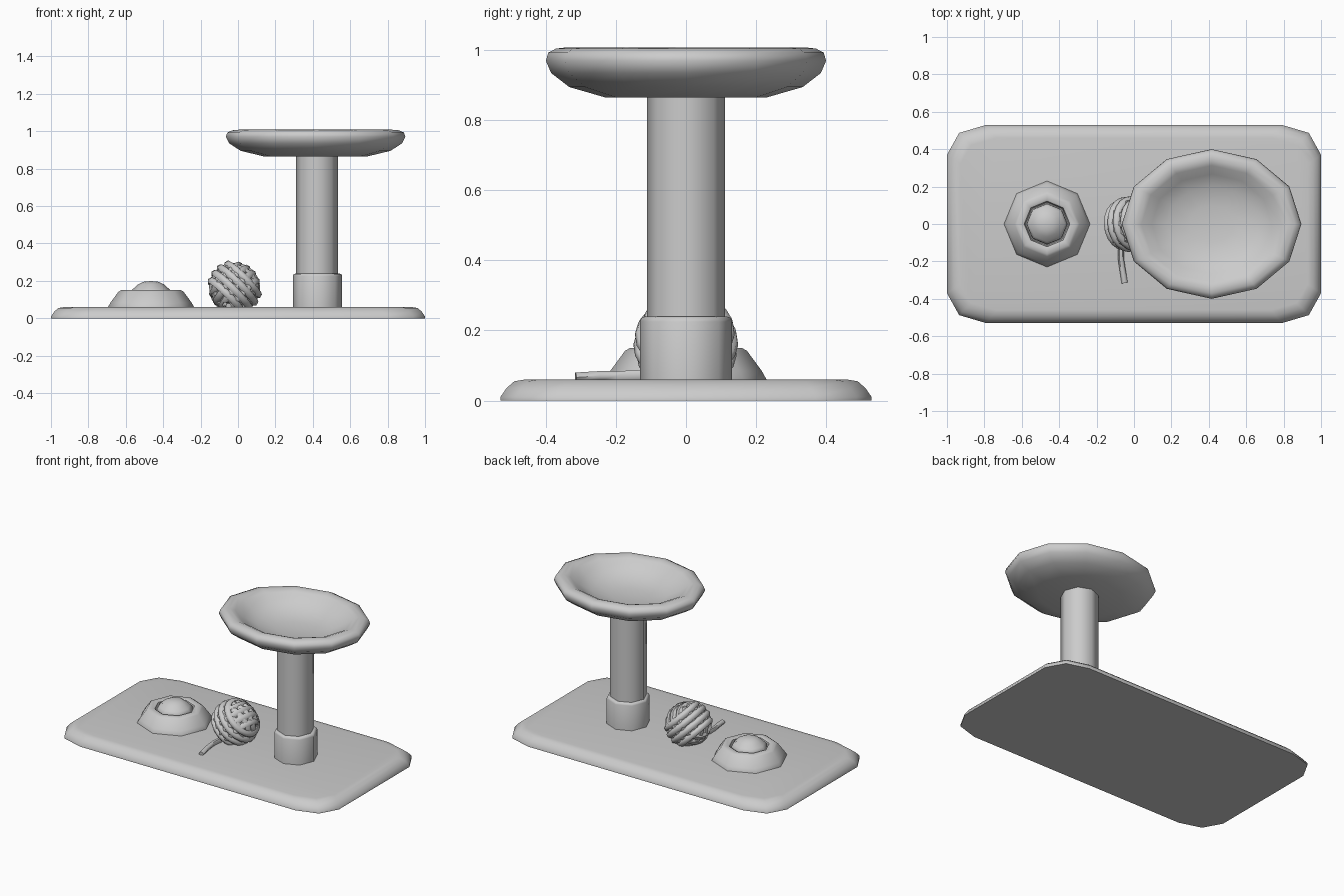
import bpy, bmesh
from math import sin, cos, pi, sqrt, radians
from mathutils import Vector

if "Cube" in bpy.data.objects:
    bpy.data.objects.remove(bpy.data.objects["Cube"])


def smooth(ob, angle):
    bpy.ops.object.select_all(action='DESELECT')
    ob.select_set(True)
    bpy.context.view_layer.objects.active = ob
    bpy.ops.object.shade_smooth_by_angle(angle=radians(angle))


def stack(name, rings, angle=50):
    """Skin a list of equal-length vertex rings, bottom to top, capping both ends."""
    bm = bmesh.new()
    loops = [[bm.verts.new(p) for p in ring] for ring in rings]
    n = len(loops[0])
    for a, b in zip(loops, loops[1:]):
        for i in range(n):
            j = (i + 1) % n
            bm.faces.new((a[i], a[j], b[j], b[i]))
    bm.faces.new(loops[0][::-1])
    bm.faces.new(loops[-1])
    bmesh.ops.recalc_face_normals(bm, faces=bm.faces)
    me = bpy.data.meshes.new(name)
    bm.to_mesh(me)
    bm.free()
    ob = bpy.data.objects.new(name, me)
    bpy.context.collection.objects.link(ob)
    smooth(ob, angle)
    return ob


def lathe(name, cx, profile, sides, sy=1.0, angle=50):
    rings = [[(cx + r * cos(2 * pi * i / sides), sy * r * sin(2 * pi * i / sides), z)
              for i in range(sides)] for r, z in profile]
    return stack(name, rings, angle)


# Base board with clipped corners and a rounded upper edge
def board_ring(inset, z):
    q = [(1, .37), (.935, .487), (.79, .53)]
    pts = q + [(-x, y) for x, y in q[::-1]]
    pts += [(-x, -y) for x, y in pts]
    sx, sy = 1 - inset, 1 - inset / .53
    return [(x * sx, y * sy, z) for x, y in pts]


stack("base_board", [board_ring(i, z) for i, z in
                     [(0, 0), (0, .01), (.018, .036), (.04, .055), (.07, .06)]], 60)

# Post and its thicker foot sleeve
lathe("post", .422, [(.112, .05), (.112, .89)], 8)
lathe("post_sleeve", .425, [(.132, .05), (.132, .225), (.127, .236), (.116, .24)], 8)

# Oval dished perch, outside then inside
lathe("perch_dish", .415,
      [(.275, .865), (.40, .895), (.462, .935), (.48, .97), (.472, .993), (.445, 1.005),
       (.41, 1.008), (.375, .995), (.32, .955), (.24, .918), (.12, .90), (.02, .897)],
      12, .40 / .48, 60)

# Food bowl with a heap of food
lathe("food_bowl", -.465,
      [(.23, .05), (.23, .06), (.216, .085), (.174, .142), (.16, .15), (.132, .15),
       (.122, .145), (.115, .11)], 8)
lathe("food_heap", -.465,
      [(.11, .11), (.108, .145), (.095, .158), (.07, .181), (.04, .195), (.01, .198)], 8)

# Yarn ball: core, bundles of wound loops and a loose tail
C = Vector((-.018, 0, .163))
bpy.ops.mesh.primitive_uv_sphere_add(segments=16, ring_count=10, radius=.122, location=C)
core = bpy.context.object
core.name = "yarn_core"
smooth(core, 60)


def strand(name, paths, radius, cyclic):
    cu = bpy.data.curves.new(name, 'CURVE')
    cu.dimensions = '3D'
    cu.bevel_depth = radius
    cu.bevel_resolution = 1
    cu.use_fill_caps = True
    for path in paths:
        sp = cu.splines.new('POLY')
        sp.points.add(len(path) - 1)
        for p, v in zip(sp.points, path):
            p.co = (*v, 1)
        sp.use_cyclic_u = cyclic
    ob = bpy.data.objects.new(name, cu)
    bpy.context.collection.objects.link(ob)
    bpy.ops.object.select_all(action='DESELECT')
    ob.select_set(True)
    bpy.context.view_layer.objects.active = ob
    bpy.ops.object.convert(target='MESH')
    smooth(bpy.context.object, 60)


loops = []
for axis, R in [((1, .15, 1), .13), ((-1, .2, .9), .121), ((.1, 1, .25), .117)]:
    n = Vector(axis).normalized()
    u = n.orthogonal().normalized()
    v = n.cross(u)
    for k in range(4):
        d = (k - 1.5) * .042
        r = sqrt(R * R - d * d)
        loops.append([C + n * d + (u * cos(t) + v * sin(t)) * r
                      for t in (2 * pi * i / 20 for i in range(20))])
strand("yarn_loops", loops, .021, True)
strand("yarn_tail", [[(-.06, -.08, .075), (-.07, -.15, .072), (-.068, -.2, .07),
                      (-.06, -.25, .07), (-.05, -.315, .066)]], .016, False)
